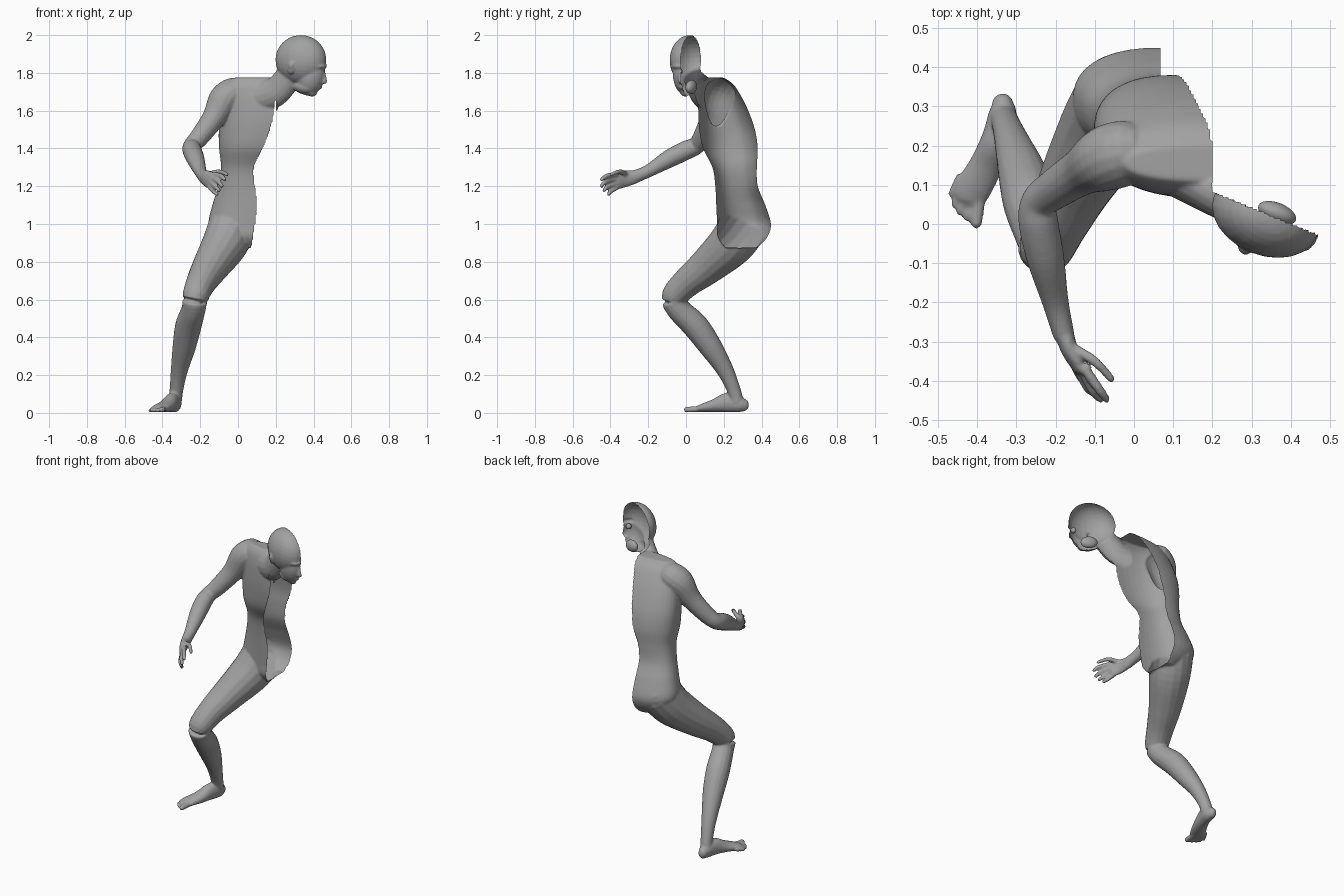
import bpy, bmesh, math
from mathutils import Vector, Matrix

if "Cube" in bpy.data.objects:
    bpy.data.objects.remove(bpy.data.objects["Cube"])

skin = bpy.data.materials.new("grey_skin")
skin.diffuse_color = (0.36, 0.36, 0.36, 1)
skin.use_nodes = True
skin.node_tree.nodes["Principled BSDF"].inputs["Base Color"].default_value = skin.diffuse_color


def spline(rows, steps=5):
    """Catmull-Rom interpolation of equal length rows"""
    out = []
    for i in range(len(rows) - 1):
        a, b, c, d = (rows[max(i - 1, 0)], rows[i], rows[i + 1], rows[min(i + 2, len(rows) - 1)])
        for s in range(steps):
            t = s / steps
            out.append([0.5 * (2 * q + (r - p) * t + (2 * p - 5 * q + 4 * r - u) * t * t
                               + (3 * q - p - 3 * r + u) * t ** 3) for p, q, r, u in zip(a, b, c, d)])
    return out + [list(rows[-1])]


def loft(bm, rings):
    """Closed skin over rings of points"""
    vs = [[bm.verts.new(p) for p in ring] for ring in rings]
    n = len(vs[0])
    for a, b in zip(vs, vs[1:]):
        for i in range(n):
            bm.faces.new((a[i], a[(i + 1) % n], b[(i + 1) % n], b[i]))
    bm.faces.new(vs[0][::-1])
    bm.faces.new(vs[-1])


def tube(bm, rows, n=16):
    """Round ended limb through rows of x, y, z, side radius, (upright radius)"""
    rows = spline([r if len(r) == 5 else (*r, r[3]) for r in rows])
    pts = [Vector(r[:3]) for r in rows]
    rings = []
    last = len(pts) - 1
    for i, r in enumerate(rows):
        t = (pts[min(i + 1, last)] - pts[max(i - 1, 0)]).normalized()
        side = t.cross(Vector((0.05, 0.02, 1))).normalized()
        up = side.cross(t)
        caps = [(0, 1)]
        if i == 0:
            caps = [(-math.cos(a), math.sin(a)) for a in (0.15, 0.6, 1.1)] + caps
        if i == last:
            caps += [(math.cos(a), math.sin(a)) for a in (1.1, 0.6, 0.15)]
        for off, k in caps:
            c = pts[i] + t * off * min(r[3], r[4])
            rings.append([c + side * r[3] * k * math.cos(j * math.tau / n)
                          + up * r[4] * k * math.sin(j * math.tau / n) for j in range(n)])
    loft(bm, rings)


def ball(bm, centre, radii, turn=0, tilt=0):
    m = (Matrix.Translation(centre) @ Matrix.Rotation(turn, 4, 'Z')
         @ Matrix.Rotation(tilt, 4, 'Y') @ Matrix.Diagonal((*radii, 1)))
    bmesh.ops.create_uvsphere(bm, u_segments=24, v_segments=16, radius=1, matrix=m)


def finish(name, bm):
    me = bpy.data.meshes.new(name)
    bm.to_mesh(me)
    bm.free()
    me.materials.append(skin)
    for p in me.polygons:
        p.use_smooth = True
    ob = bpy.data.objects.new(name, me)
    bpy.context.collection.objects.link(ob)
    return ob


# torso levels: z, front edge x y, back edge x y, outer x
TORSO = spline([
    (0.875, 0.07, 0.21, 0.06, 0.38, -0.02), (0.93, 0.08, 0.17, 0.07, 0.43, -0.11),
    (1.00, 0.09, 0.165, 0.07, 0.45, -0.155), (1.10, 0.10, 0.16, 0.07, 0.42, -0.135),
    (1.20, 0.09, 0.155, 0.07, 0.38, -0.105), (1.30, 0.085, 0.14, 0.08, 0.375, -0.09),
    (1.40, 0.13, 0.09, 0.11, 0.38, -0.10), (1.50, 0.17, 0.07, 0.13, 0.365, -0.10),
    (1.60, 0.19, 0.065, 0.15, 0.33, -0.09), (1.68, 0.20, 0.07, 0.17, 0.29, -0.08),
    (1.74, 0.20, 0.085, 0.19, 0.25, -0.06), (1.775, 0.20, 0.11, 0.20, 0.20, -0.02)])

body = bmesh.new()
rings = []
for z, fx, fy, bx, by, ox in TORSO:
    cx, cy = (fx + bx) / 2, (fy + by) / 2
    ring = []
    for j in range(40):
        a = j * math.tau / 40
        c, s = math.cos(a), math.sin(a)
        c = math.copysign(abs(c) ** 0.85, c)
        s = math.copysign(abs(s) ** 0.85, s)
        w = s * (cx - ox) if s > 0 else s * 0.04
        ring.append((cx + c * (fx - cx) - w, cy + c * (fy - cy), z))
    rings.append(ring)
loft(body, rings)

# arm
tube(body, [(-.03, .18, 1.69, .085), (-.075, .165, 1.655, .083), (-.13, .135, 1.56, .062),
            (-.20, .09, 1.465, .052), (-.242, .055, 1.415, .047), (-.243, 0, 1.39, .051),
            (-.225, -.09, 1.345, .048), (-.20, -.20, 1.28, .034), (-.18, -.28, 1.247, .028, .036)])
# palm, fingers, thumb
tube(body, [(-.18, -.27, 1.248, .025, .036), (-.165, -.32, 1.24, .022, .045), (-.14, -.365, 1.228, .018, .046)])
for base, mid, tip in [((-.125, -.37, 1.262), (-.09, -.42, 1.255), (-.07, -.447, 1.235)),
                       ((-.13, -.375, 1.24), (-.105, -.425, 1.225), (-.085, -.447, 1.202)),
                       ((-.14, -.37, 1.217), (-.12, -.415, 1.197), (-.10, -.434, 1.178)),
                       ((-.15, -.36, 1.197), (-.132, -.395, 1.175), (-.112, -.410, 1.158)),
                       ((-.15, -.32, 1.265), (-.10, -.35, 1.278), (-.058, -.395, 1.262))]:
    tube(body, [(*base, .014), (*mid, .0125), (*tip, .0105)], 10)

# leg
tube(body, [(-.025, .31, 1.0, .13), (-.07, .24, .895, .122), (-.145, .11, .775, .098),
            (-.195, .005, .69, .080), (-.225, -.06, .615, .070), (-.235, -.04, .55, .064),
            (-.263, .05, .46, .070), (-.285, .13, .35, .062), (-.31, .205, .23, .046),
            (-.325, .25, .13, .037), (-.333, .27, .06, .036)])
# foot and toes
tube(body, [(-.335, .305, .04, .028, .034), (-.335, .28, .046, .036, .044), (-.35, .22, .055, .038, .052),
            (-.377, .15, .038, .043, .035), (-.41, .09, .026, .047, .023), (-.42, .065, .021, .042, .018)])
for i, (tx, ty) in enumerate([(-.402, .003), (-.425, .017), (-.444, .033), (-.457, .052), (-.463, .078)]):
    r = .017 if i == 0 else .0125
    tube(body, [(-.392 - .013 * i, .085 + .008 * i, .022, r), (tx, ty, r, r * .9)], 10)

# neck and skull
TURN = math.radians(-22)
tube(body, [(.09, .15, 1.67, .07, .09), (.2, .082, 1.70, .058, .08), (.285, .045, 1.80, .06, .072)])
ball(body, (.335, .02, 1.868), (.142, .100, .132), TURN, 0.1)
ball(body, (.385, 0, 1.785), (.078, .068, .108), TURN, 0.25)
ball(body, (.36, .01, 1.725), (.07, .058, .04), TURN, 0.1)
ball(body, (.392, -.002, 1.698), (.028, .03, .024), TURN)
# brow, nose, lips, ear
ball(body, (.436, -.025, 1.835), (.035, .05, .018), TURN)
tube(body, [(.447, -.022, 1.82, .011), (.456, -.026, 1.775, .013), (.458, -.026, 1.755, .015)], 10)
ball(body, (.425, -.014, 1.728), (.022, .03, .017), TURN)
ball(body, (.283, -.055, 1.828), (.022, .016, .037), TURN - 0.3, 0.3)
ball(body, (.279, -.066, 1.838), (.016, .010, .022), TURN - 0.3, 0.3)

# fuse everything into one skin
raw = finish("raw_body", body)
m = raw.modifiers.new("fuse", 'REMESH')
m.mode, m.voxel_size = 'VOXEL', 0.006
m = raw.modifiers.new("soften", 'SMOOTH')
m.factor, m.iterations = 0.5, 5
dg = bpy.context.evaluated_depsgraph_get()
fused = bpy.data.meshes.new_from_object(raw.evaluated_get(dg))
bpy.data.objects.remove(raw)


def beyond_cut(p):
    """True on the missing half of the body"""
    if p.z < 0.86:
        return False
    if p.x > 0.2 and p.z > 1.6:
        return p.y > 0.083 - 0.41 * (p.x - 0.2)
    for a, b in zip(TORSO, TORSO[1:]):
        if p.z <= b[0] or b is TORSO[-1]:
            t = min(max((p.z - a[0]) / (b[0] - a[0]), 0), 1)
            fx, fy, bx, by = [u + (v - u) * t for u, v in zip(a[1:5], b[1:5])]
            return p.x > fx + (bx - fx) * min(max((p.y - fy) / (by - fy), 0), 1)


# open the shell along the body's middle
bm = bmesh.new()
bm.from_mesh(fused)
bmesh.ops.delete(bm, geom=[f for f in bm.faces if beyond_cut(f.calc_center_median())], context='FACES')
edge = [v for v in bm.verts if v.is_boundary]
bmesh.ops.smooth_vert(bm, verts=edge, factor=0.5, use_axis_x=True, use_axis_y=True, use_axis_z=True)
finish("half_body_shell", bm)

# mouth lining and eyeball inside the head
bm = bmesh.new()
ball(bm, (.365, .028, 1.725), (.052, .026, .036), TURN, 0.2)
finish("mouth_lining", bm)
bm = bmesh.new()
ball(bm, (.432, -.035, 1.808), (.017, .017, .017))
finish("eyeball", bm)
